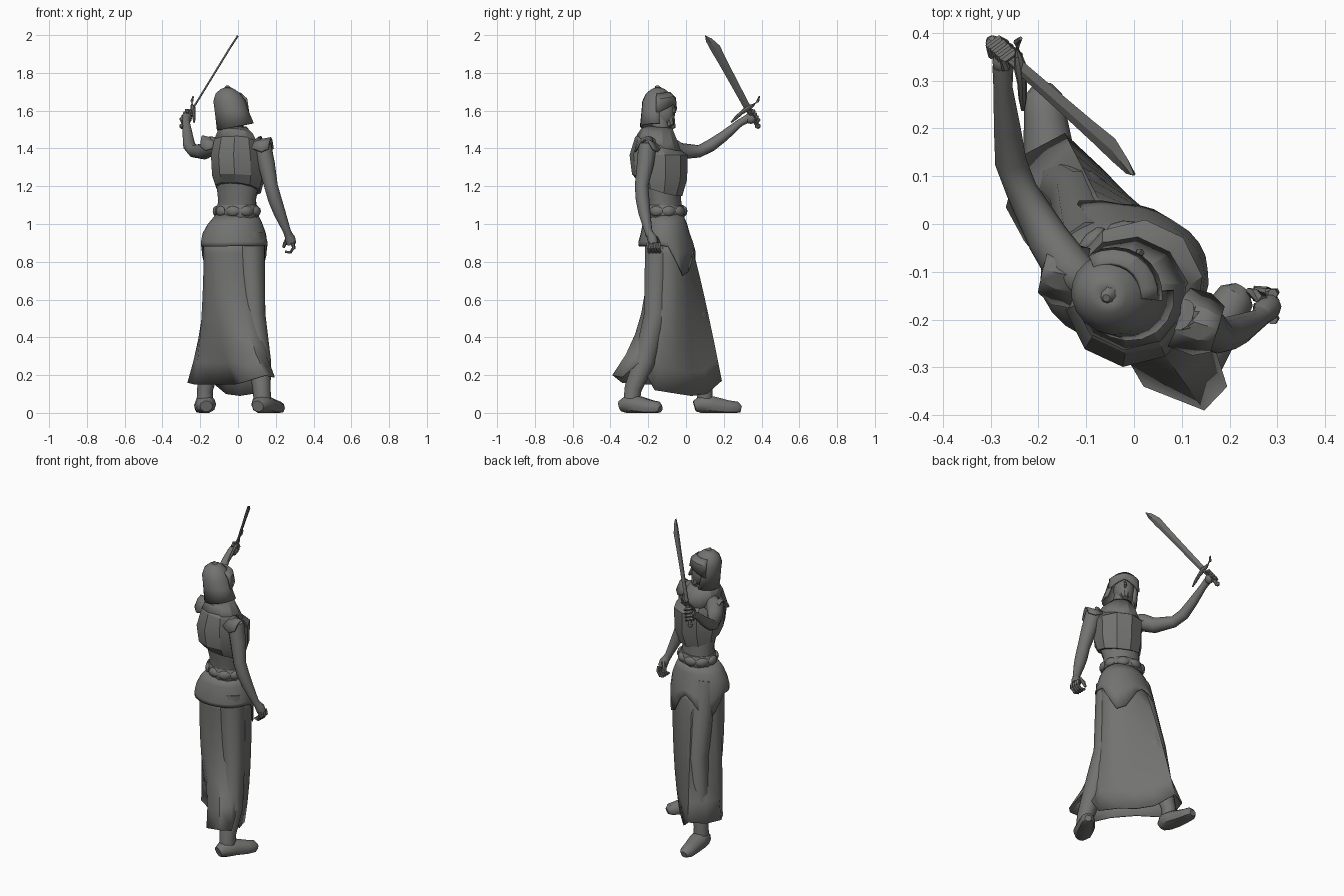
import bpy, bmesh, math
from mathutils import Vector, Matrix

if "Cube" in bpy.data.objects:
    bpy.data.objects.remove(bpy.data.objects["Cube"])

mat = bpy.data.materials.new("dark_grey")
mat.diffuse_color = (0.17, 0.17, 0.165, 1)
mat.use_nodes = True
mat.node_tree.nodes["Principled BSDF"].inputs["Base Color"].default_value = mat.diffuse_color
TURN = math.radians(-25)       # body is turned a little towards +x
HEAD = math.radians(-33)


def finish(name, bm, angle=40, thick=0):
    bmesh.ops.recalc_face_normals(bm, faces=bm.faces)
    me = bpy.data.meshes.new(name)
    bm.to_mesh(me)
    bm.free()
    me.materials.append(mat)
    ob = bpy.data.objects.new(name, me)
    bpy.context.collection.objects.link(ob)
    bpy.ops.object.select_all(action='DESELECT')
    ob.select_set(True)
    bpy.context.view_layer.objects.active = ob
    bpy.ops.object.shade_smooth_by_angle(angle=math.radians(angle))
    if thick:
        mod = ob.modifiers.new("thickness", 'SOLIDIFY')
        mod.thickness = thick
    return ob


def loft(name, rings, caps=True, closed=True, angle=40, thick=0, skip=None):
    bm = bmesh.new()
    vs = [[bm.verts.new(p) for p in r] for r in rings]
    n = len(rings[0])
    for i in range(len(rings) - 1):
        for j in range(n if closed else n - 1):
            if skip and skip(i, j):
                continue
            k = (j + 1) % n
            bm.faces.new((vs[i][j], vs[i][k], vs[i + 1][k], vs[i + 1][j]))
    if caps:
        bm.faces.new(vs[0])
        bm.faces.new(vs[-1])
    return finish(name, bm, angle, thick)


def ell(cx, cy, z, rx, ry, rot=TURN, n=12, tilt=0):
    out = []
    for k in range(n):
        a = 2 * math.pi * k / n
        v = Matrix.Rotation(rot, 3, 'Z') @ Vector((rx * math.cos(a), ry * math.sin(a), 0))
        out.append(Vector((cx, cy, z + tilt * ry * math.sin(a))) + v)
    return out


def tube(name, pts, radii, n=10, floor=False, wide=1):
    pts = [Vector(p) for p in pts]
    rings = []
    for i, p in enumerate(pts):
        d = (pts[min(i + 1, len(pts) - 1)] - pts[max(i - 1, 0)]).normalized()
        s = d.cross(Vector((0, 0, 1)) if abs(d.z) < 0.8 else Vector((0, 1, 0))).normalized()
        u = s.cross(d)
        ring = [p + radii[i] * (wide * math.cos(2 * math.pi * k / n) * s
                                + math.sin(2 * math.pi * k / n) * u) for k in range(n)]
        if floor:
            for v in ring:
                v.z = max(v.z, 0)
        rings.append(ring)
    return loft(name, rings)


def blob(name, c, r, rot=TURN, seg=12):
    bm = bmesh.new()
    bmesh.ops.create_uvsphere(bm, u_segments=seg, v_segments=8, radius=1)
    bm.transform(Matrix.Translation(c) @ Matrix.Rotation(rot, 4, 'Z') @ Matrix.Diagonal((*r, 1)))
    return finish(name, bm, 60)


# --- torso, breastplate, collar, neck
loft("torso", [ell(-.005, -.11, 1.02, .115, .095), ell(-.005, -.115, 1.13, .105, .085),
               ell(0, -.13, 1.22, .12, .10), ell(0, -.14, 1.40, .115, .10)])
loft("breastplate", [ell(0, -.135, 1.185, .125, .115, n=10, tilt=-.33),
                     ell(.002, -.14, 1.25, .14, .148, n=10, tilt=-.1),
                     ell(0, -.145, 1.365, .142, .157, n=10),
                     ell(-.005, -.15, 1.425, .125, .12, n=10, tilt=-.3),
                     ell(-.01, -.15, 1.475, .085, .075, n=10, tilt=-.4)], angle=25)
loft("collar", [ell(-.005, -.145, 1.42, .125, .122, n=10, tilt=-.35),
                ell(-.01, -.142, 1.475, .10, .095, n=10, tilt=-.35),
                ell(-.015, -.135, 1.515, .065, .062, n=10, tilt=-.1)],
     caps=False, angle=25, thick=.01)
loft("neck", [ell(-.015, -.135, 1.46, .05, .05), ell(-.02, -.13, 1.58, .045, .045)])

# --- head and helmet
blob("face", (-.03, -.125, 1.595), (.06, .072, .095), HEAD)
f = Vector((-math.sin(HEAD), math.cos(HEAD), 0))
nose = Vector((-.03, -.125, 0)) + f * .065
tube("nose", [nose + Vector((0, 0, 1.63)), nose + f * .012 + Vector((0, 0, 1.59)),
              nose + Vector((0, 0, 1.58))], [.006, .010, .006], 6)
tube("chin", [nose - f * .03 + Vector((0, 0, 1.56)), nose - f * .012 + Vector((0, 0, 1.52))],
     [.035, .018], 8)
N = 18
HR = [(1.725, .012, -.055), (1.712, .04, -.055), (1.69, .066, -.053), (1.65, .086, -.045),
      (1.60, .09, -.034), (1.515, .10, -.014)]


def open_front(i, j):          # face opening
    a = (j + .5) * 360 / N
    return i >= 3 and abs(a - 90) < 52


loft("helmet", [ell(x, -.148, z, r * 1.03, r * .95, HEAD, N) if i < 5 else
                [v + Vector((0, 0, .2 * (v.x - x))) for v in ell(x, -.148, z, r, r * .95, HEAD, N)]
                for i, (z, r, x) in enumerate(HR)], caps=False, thick=.012, skip=open_front)
tube("helmet_knob", [(-.055, -.15, 1.715), (-.058, -.155, 1.732)], [.022, .008], 8)


def arc(cx, z, r, dz):
    out = []
    for k in range(9):
        a = math.radians(90 + (k - 4) * 16) + HEAD
        out.append(Vector((cx + r * math.cos(a), -.148 + r * math.sin(a), z + dz * abs(k - 4) / 4)))
    return out


loft("visor", [arc(-.05, 1.70, .068, -.01), arc(-.045, 1.675, .095, -.015),
               arc(-.04, 1.635, .10, -.05)], caps=False, closed=False, angle=20, thick=.01)

# --- shoulder guards
for nm, c, o in (("left", Vector((-.125, -.11, 1.43)), Vector((-.065, .015, .04))),
                 ("right", Vector((.11, -.20, 1.425)), Vector((.065, -.02, .035)))):
    side = Vector((-o.y, o.x, 0)).normalized()

    def strip(p, w, drop):
        return [p + side * w * s + Vector((0, 0, -drop * s * s)) for s in (-1, -.5, 0, .5, 1)]
    loft(nm + "_shoulder_guard", [strip(c - o * .3 + Vector((0, 0, .03)), .065, .04),
                                  strip(c + o * .5 + Vector((0, 0, .012)), .068, .07),
                                  strip(c + o, .05, .06)],
         caps=False, closed=False, angle=20, thick=.01)

# --- arms
tube("raised_arm", [(-.10, -.12, 1.42), (-.14, -.09, 1.415), (-.18, -.03, 1.385), (-.235, .07, 1.385),
                    (-.258, .13, 1.415), (-.265, .2, 1.465), (-.274, .285, 1.535), (-.274, .33, 1.56)],
     [.04, .05, .044, .033, .033, .028, .02, .022], 12)
tube("hanging_arm", [(.10, -.19, 1.44), (.13, -.205, 1.41), (.15, -.215, 1.32), (.175, -.235, 1.2),
                     (.195, -.23, 1.13), (.22, -.22, 1.06), (.258, -.2, .965), (.268, -.19, .94)],
     [.035, .048, .045, .036, .036, .032, .021, .022], 12)

# --- sword
pommel, tip = Vector((-.298, .382, 1.515)), Vector((0, .11, 2.0))
ax = (tip - pommel).normalized()
L = (tip - pommel).length


def sw(u, a, b=0, w=(.18, -.88, -.43)):
    w = Vector(w)
    w = (w - ax * w.dot(ax)).normalized()
    return pommel + ax * u + w * a + ax.cross(w) * b


BW = (-.1, -.87, -.43)
blade = [(.13, -.018, .018), (.3, -.023, .018), (.45, -.028, .019), (.54, -.033, .021),
         (.6, -.014, .02), (L, .006, .01)]
loft("blade", [[sw(u, a, 0, BW), sw(u, (a + b) / 2, .005, BW), sw(u, b, 0, BW),
                sw(u, (a + b) / 2, -.005, BW)] for u, a, b in blade], angle=20)
tube("grip", [sw(0, 0), sw(.06, 0), sw(.13, 0)], [.011, .013, .011], 8)
tube("pommel", [sw(-.008, 0), sw(.004, 0), sw(.016, 0)], [.009, .016, .011], 8)
tube("guard", [sw(.15, -.085), sw(.13, -.065), sw(.125, -.03), sw(.128, 0), sw(.125, .04),
               sw(.118, .08), sw(.11, .115)], [.004, .008, .009, .014, .010, .009, .004], 8)

# --- hands
blob("fist", sw(.065, 0) + Vector((-.003, -.012, -.005)), (.025, .03, .03))
for k in range(4):
    u = .035 + .02 * k
    tube("fist_finger_%d" % k, [sw(u, .012, -.018), sw(u, -.012, -.021), sw(u, -.02, .004), sw(u, -.005, .019)],
         [.009, .010, .010, .007], 6)
tube("palm", [(.264, -.195, .955), (.276, -.18, .925), (.283, -.172, .895)], [.018, .027, .026], 10)
for k in range(4):
    y = -.20 + .018 * k
    tube("finger_%d" % k, [(.29, y, .90), (.295, y + .003, .872), (.278, y + .006, .85), (.25, y + .01, .853)],
         [.011, .010, .009, .007], 6)
tube("thumb", [(.27, -.16, .93), (.25, -.145, .90), (.24, -.14, .875)], [.012, .011, .007], 6)

# --- belt with pouches
loft("belt", [ell(-.005, -.11, 1.035, .115, .098), ell(-.005, -.11, 1.05, .122, .103),
              ell(-.005, -.11, 1.085, .12, .10), ell(-.005, -.11, 1.10, .11, .093)])
for k, p in enumerate(ell(-.005, -.11, 1.068, .114, .096, n=9)):
    a = 2 * math.pi * k / 9 + TURN
    blob("pouch_%d" % k, p, (.018, .038, .027), a, 8)

# --- skirt: ellipse at the hip blends into a diagonal hem, stretched over the stride
HEM = [(.125, -.165, .12), (.075, -.04, .10), (.01, .03, .09), (-.06, .11, .10), (-.145, .19, .17),
       (-.24, .14, .17), (-.268, .035, .16), (-.23, -.035, .15), (-.11, -.115, .15), (-.015, -.225, .15),
       (.02, -.34, .16), (.147, -.39, .20), (.195, -.34, .19), (.165, -.245, .27)]
TOP_Z = .92


def skirt_pt(j, u):            # j runs round the hem, u runs down the cloth
    h0, h1 = Vector(HEM[int(j) % 14]), Vector(HEM[(int(j) + 1) % 14])
    h = h0.lerp(h1, j - int(j))
    a = 2 * math.pi * j / 14
    p = Vector((-.02 + .162 * math.cos(a), -.095 + .115 * math.sin(a), TOP_Z))
    b = u ** (2.3 if h.x < -.2 else .85 if h.y > 0 else 3)
    return Vector((p.x + (h.x - p.x) * b, p.y + (h.y - p.y) * b, TOP_Z + (h.z - TOP_Z) * u))


loft("skirt", [[skirt_pt(j, u) for j in range(14)] for u in (0, .1, .25, .4, .55, .7, .85, 1)],
     caps=False, angle=45, thick=.006)

# --- overskirt: short at the back, two points with a gap at the front, hugging the skirt
mid, low = [], []
for k in range(28):
    a = 2 * math.pi * k / 28
    d = sum(max(0, 1 - abs(math.degrees(a) - c) / 42) for c in (42, 138))
    out = Vector((math.cos(a), math.sin(a), 0)) * (.012 + .03 * max(0, -math.sin(a)))
    mid.append(skirt_pt(k / 2, .02 + .08 * d) + out)
    low.append(skirt_pt(k / 2, .05 + .2 * d) + out)
loft("overskirt", [ell(-.005, -.11, 1.05, .112, .095, 0, 28), ell(-.015, -.112, 1.0, .145, .118, 0, 28),
                   ell(-.02, -.11, .95, .168, .13, 0, 28), mid, low], caps=False, thick=.005)

# --- legs and shoes
tube("front_leg", [(-.08, -.07, .95), (-.11, .05, .52), (-.15, .08, .25), (-.175, .10, .12), (-.175, .10, .04)],
     [.08, .065, .055, .042, .045], 10)
tube("rear_leg", [(.06, -.14, .95), (.08, -.16, .52), (.115, -.22, .27), (.125, -.28, .13), (.13, -.29, .04)],
     [.08, .065, .06, .048, .045], 10)
tube("front_shoe", [(-.168, .045, .035), (-.17, .08, .045), (-.178, .14, .04), (-.185, .22, .028),
                    (-.19, .27, .025), (-.19, .292, .02)], [.03, .05, .05, .041, .036, .018], 10, True, 1.1)
tube("rear_shoe", [(.105, -.345, .035), (.12, -.31, .045), (.15, -.25, .04), (.19, -.19, .028),
                   (.215, -.15, .025), (.225, -.135, .02)], [.03, .05, .05, .042, .036, .018], 10, True, 1.1)
